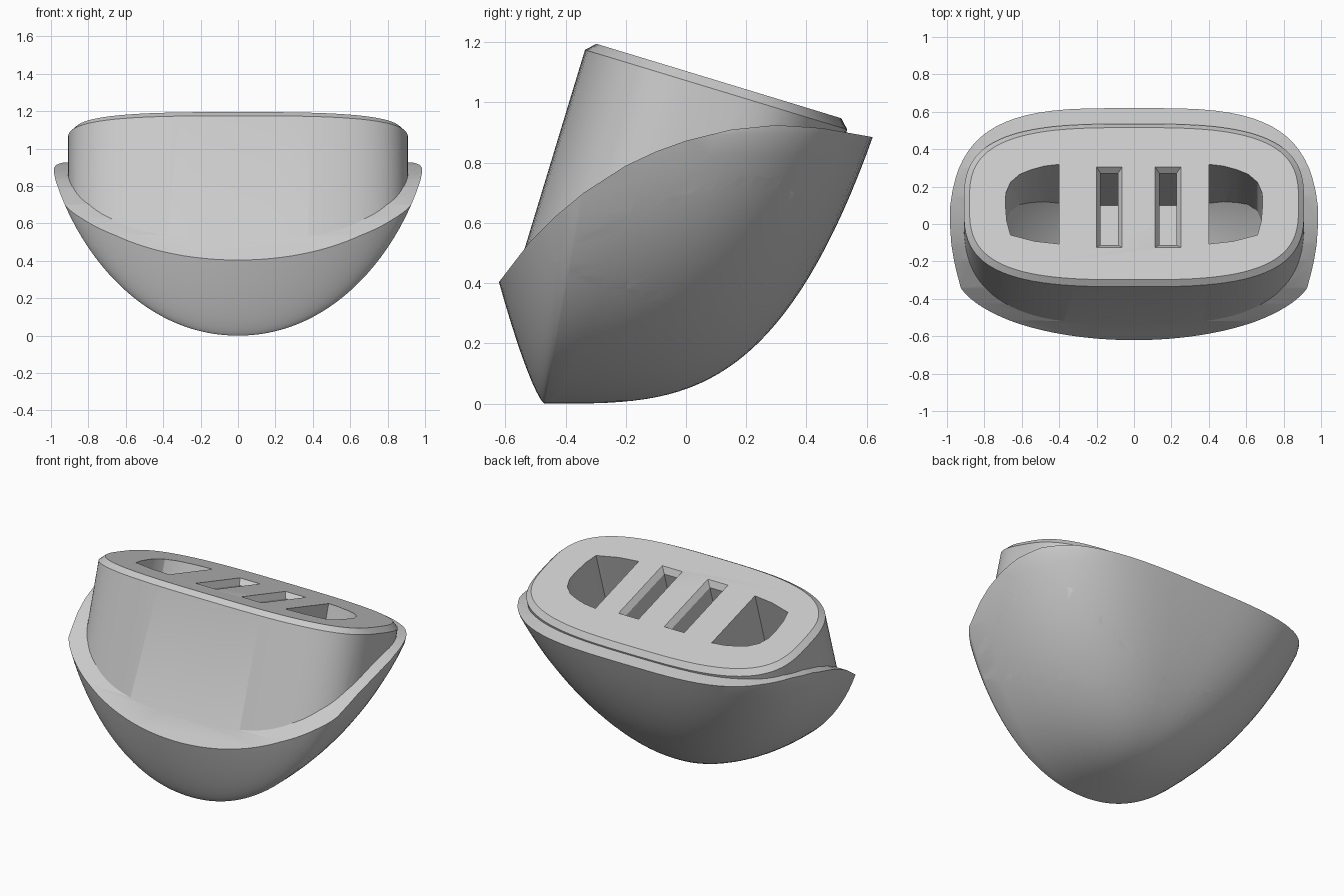
import bpy, bmesh, math
from mathutils import Matrix, Vector

cube = bpy.data.objects.get("Cube")
if cube:
    bpy.data.objects.remove(cube, do_unlink=True)

grey = bpy.data.materials.new("light_grey")
grey.use_nodes = True
COLOUR = (0.6, 0.6, 0.6, 1)
grey.diffuse_color = COLOUR
grey.node_tree.nodes["Principled BSDF"].inputs["Base Color"].default_value = COLOUR

TILT = math.radians(-16.9)
BLOCK = Matrix.Translation((0, 0.1, 1.0425)) @ Matrix.Rotation(TILT, 4, 'X')


def loft(name, rings, matrix=None):
    """Skin a stack of equal-length closed rings and cap both ends."""
    bm = bmesh.new()
    loops = [[bm.verts.new(p) for p in ring] for ring in rings]
    n = len(loops[0])
    for a, b in zip(loops, loops[1:]):
        for i in range(n):
            j = (i + 1) % n
            bm.faces.new((a[i], a[j], b[j], b[i]))
    bm.faces.new(loops[0][::-1])
    bm.faces.new(loops[-1])
    if matrix:
        bm.transform(matrix)
    bmesh.ops.recalc_face_normals(bm, faces=bm.faces)
    me = bpy.data.meshes.new(name)
    bm.to_mesh(me)
    bm.free()
    me.materials.append(grey)
    ob = bpy.data.objects.new(name, me)
    bpy.context.collection.objects.link(ob)
    return ob


def combine(ob, other, operation):
    """Apply a boolean and discard the second object."""
    mod = ob.modifiers.new("cut", 'BOOLEAN')
    mod.operation, mod.object, mod.solver = operation, other, 'EXACT'
    deps = bpy.context.evaluated_depsgraph_get()
    ob.data = bpy.data.meshes.new_from_object(ob.evaluated_get(deps))
    ob.modifiers.clear()
    bpy.data.objects.remove(other, do_unlink=True)


def sgn_pow(v, e):
    return math.copysign(abs(v) ** e, v)


# Bowl: horizontal sections, full at the back, shallow bow at the front crease
def section(z, steps=40):
    w = min(z / 0.95, 1)
    half = 0.5 * math.sqrt(1 - (1 - w) ** 2) + 0.5 * min(z / 0.9, 1) ** 0.47
    crease = -0.47 + 0.186 * z
    back = -0.47 + 1.09 * (z / 0.885) ** 0.29
    front = -0.47 - 0.15 * (z / 0.4) ** 0.75
    e = 2 / (2.1 + 1.5 * w)
    ring = []
    for i in range(steps):
        a = math.pi * i / steps
        ring.append((half * sgn_pow(math.cos(a), e),
                     crease + (back - crease) * math.sin(a) ** e, z))
    for i in range(steps):
        u = -math.cos(math.pi * i / steps)
        ring.append((half * u, crease + (front - crease) * (1 - u * u) ** 0.7, z))
    return ring


def hull(name):
    return loft(name, [section(0.0003 + 1.3 * (i / 36) ** 2.5) for i in range(37)])


# Curved rim: everything above a side-on profile is removed
RIM = [(-1, -0.1), (-0.62, 0.405), (-0.52, 0.535), (-0.43, 0.625), (-0.34, 0.7),
       (-0.2, 0.79), (-0.1, 0.837), (0, 0.873), (0.15, 0.91), (0.3, 0.925),
       (0.45, 0.915), (0.62, 0.885), (1, 0.8)]
outline = RIM + [(1, 2), (-1, 2)]
rim_cutter = loft("rim_cutter", [[(x, y, z) for y, z in outline] for x in (-2, 2)])
body = hull("bowl_with_collar")
combine(body, rim_cutter, 'DIFFERENCE')


# Collar: tilted oblong block with a chamfered top
def oval(a, b, z, n=96, e=2 / 3.1):
    return [(a * sgn_pow(math.cos(t), e), b * sgn_pow(math.sin(t), e), z)
            for t in (2 * math.pi * i / n for i in range(n))]


collar = loft("collar", [oval(0.91, 0.455, -0.72), oval(0.91, 0.455, 0),
                         oval(0.88, 0.425, 0.03)], BLOCK)
combine(collar, hull("hull_limit"), 'INTERSECT')
combine(body, collar, 'UNION')

# Two slots with chamfered mouths
def rect(cx, hx, hy, z):
    return [(cx + sx * hx, -0.02 + sy * hy, z)
            for sx, sy in ((-1, -1), (1, -1), (1, 1), (-1, 1))]


for cx in (-0.132, 0.182):
    slot = loft("slot_cutter", [rect(cx, 0.046, 0.2, -0.6), rect(cx, 0.046, 0.2, -0.005),
                                rect(cx, 0.069, 0.225, 0.03), rect(cx, 0.069, 0.225, 0.1)],
                BLOCK)
    combine(body, slot, 'DIFFERENCE')

# Two deep side pockets whose floors follow the bowl
POCKET = [(0.4, -0.225), (0.53, -0.21), (0.66, -0.175), (0.68, -0.1), (0.688, 0),
          (0.685, 0.06), (0.66, 0.12), (0.61, 0.165), (0.55, 0.19), (0.48, 0.21), (0.4, 0.22)]
centre = Vector((0, -0.05, 0.75))
shrink = Matrix.Translation(centre) @ Matrix.Scale(0.87, 4) @ Matrix.Translation(-centre)
for side in (-1, 1):
    pocket = loft("pocket_cutter", [[(side * x, v, z) for x, v in POCKET]
                                    for z in (-0.85, 0.1)], BLOCK)
    limit = hull("pocket_limit")
    limit.data.transform(shrink)
    # keep the upper mouth open past the collar top
    for vert in limit.data.vertices:
        if vert.co.z > 1.1:
            vert.co.z += 0.3
    combine(pocket, limit, 'INTERSECT')
    combine(body, pocket, 'DIFFERENCE')

# Smooth walls with crisp edges
bpy.context.view_layer.objects.active = body
body.select_set(True)
bpy.ops.object.shade_smooth_by_angle(angle=math.radians(25))
